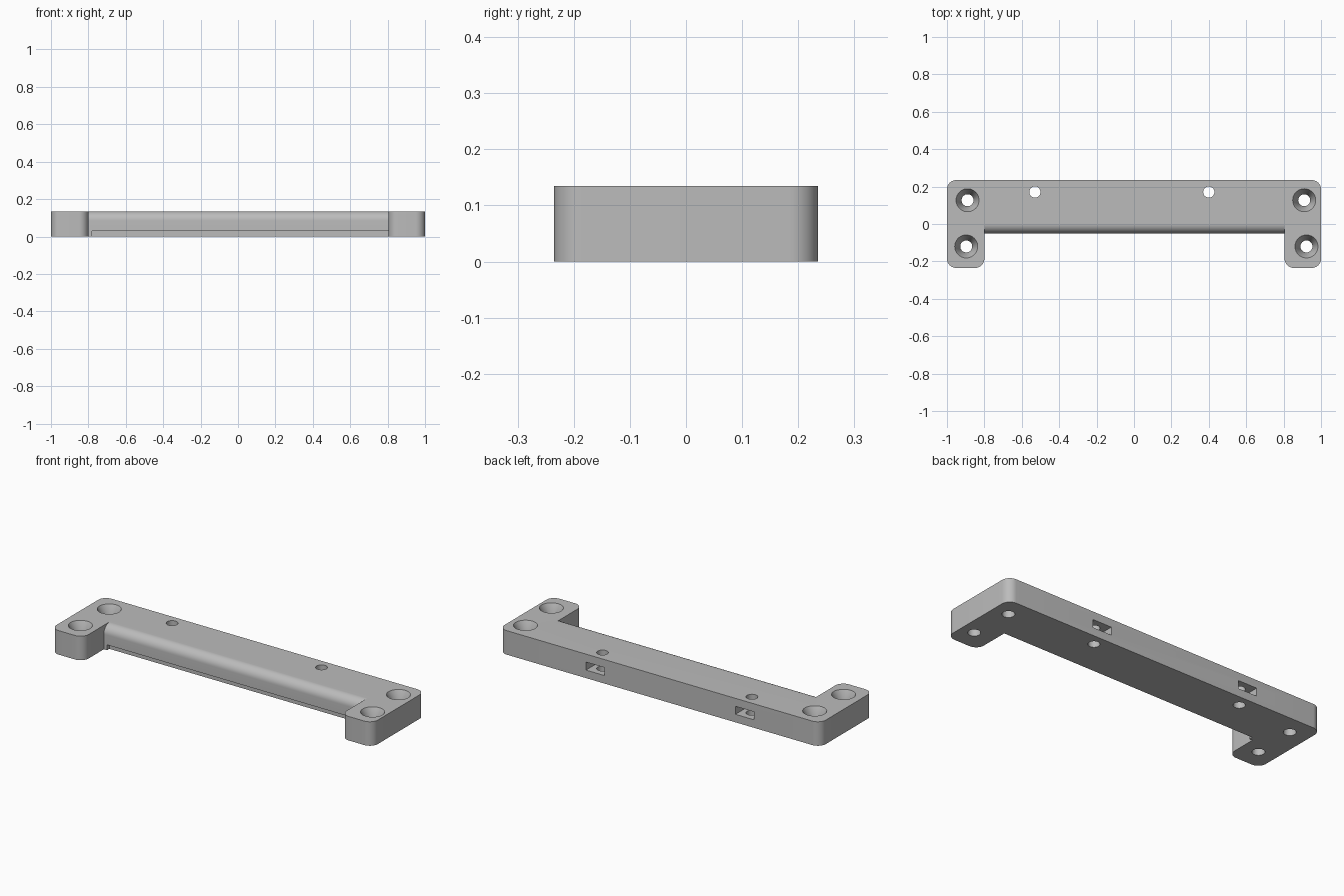
import bpy
import bmesh
from math import sin, cos, pi, radians
from mathutils import Vector, Matrix

if "Cube" in bpy.data.objects:
    bpy.data.objects.remove(bpy.data.objects["Cube"])

HEIGHT = 0.135
BACK, FRONT, BAR_FRONT = 0.235, -0.235, -0.05
ARM_RIGHT, ARM_LEFT = -0.80, 0.805      # inner walls of the two arms
CORNER, NOSE = 0.05, 0.05               # corner and front edge radii


def finish(bm, name):
    bmesh.ops.recalc_face_normals(bm, faces=bm.faces)
    mesh = bpy.data.meshes.new(name)
    bm.to_mesh(mesh)
    bm.free()
    obj = bpy.data.objects.new(name, mesh)
    bpy.context.collection.objects.link(obj)
    return obj


def prism(name, points, offset):
    """Extrude a closed loop of 3D points by an offset."""
    bm = bmesh.new()
    face = bm.faces.new([bm.verts.new(p) for p in points])
    new = bmesh.ops.extrude_face_region(bm, geom=[face])["geom"]
    bmesh.ops.translate(bm, vec=Vector(offset),
                        verts=[v for v in new if isinstance(v, bmesh.types.BMVert)])
    return finish(bm, name)


def cone(name, x, y, z0, z1, r0, r1, sides=40):
    bm = bmesh.new()
    bmesh.ops.create_cone(bm, cap_ends=True, segments=sides, radius1=r0, radius2=r1,
                          depth=z1 - z0, matrix=Matrix.Translation((x, y, (z0 + z1) / 2)))
    return finish(bm, name)


def cut(body, cutter):
    cutter.hide_render = True
    mod = body.modifiers.new("cut", "BOOLEAN")
    mod.operation, mod.solver, mod.object = "DIFFERENCE", "EXACT", cutter
    bpy.context.view_layer.objects.active = body
    bpy.ops.object.modifier_apply(modifier=mod.name)
    bpy.data.objects.remove(cutter)


def arc(cx, cy, r, start, steps=12):
    """Quarter circle, counter-clockwise from a start angle in degrees."""
    angles = [radians(start) + pi / 2 * i / steps for i in range(steps + 1)]
    return [(cx + r * cos(a), cy + r * sin(a)) for a in angles]


# U-shaped body with rounded outer corners
r = CORNER
outline = (arc(1 - r, BACK - r, r, 0) + arc(-1 + r, BACK - r, r, 90)
           + arc(-1 + r, FRONT + r, r, 180) + arc(ARM_RIGHT - r, FRONT + r, r, 270)
           + [(ARM_RIGHT, BAR_FRONT), (ARM_LEFT, BAR_FRONT)]
           + arc(ARM_LEFT + r, FRONT + r, r, 180) + arc(1 - r, FRONT + r, r, 270))
body = prism("mounting_bracket", [(x, y, 0) for x, y in outline], (0, 0, HEIGHT))

# Rounded top front edge of the bar
span = ARM_LEFT - ARM_RIGHT
round_edge = arc(BAR_FRONT + NOSE, HEIGHT - NOSE, NOSE, 90)
profile = round_edge + [(-0.1, HEIGHT - NOSE), (-0.1, 0.2), (BAR_FRONT + NOSE, 0.2)]
cut(body, prism("edge_cutter", [(ARM_RIGHT, y, z) for y, z in profile], (span, 0, 0)))

# Shallow recess along the bottom front edge
recess = [(-0.1, -0.05), (-0.03, -0.05), (-0.03, 0.03), (-0.1, 0.03)]
cut(body, prism("recess_cutter", [(-0.78, y, z) for y, z in recess], (ARM_LEFT + 0.78, 0, 0)))

# Countersunk screw holes in the four corners
for x, y in [(-0.89, 0.127), (0.91, 0.127), (-0.897, -0.12), (0.922, -0.12)]:
    cut(body, cone("screw_hole", x, y, -0.1, 0.3, 0.032, 0.032))
    cut(body, cone("countersink", x, y, 0.075, HEIGHT + 0.001, 0.032, 0.062))

# Pin holes with nut slots opening at the back
for x in (-0.53, 0.40):
    cut(body, cone("pin_hole", x, 0.171, -0.1, 0.3, 0.03, 0.03))
    w = 0.058
    slot = [(x + w, 0.3), (x - w, 0.3), (x - w, 0.138), (x, 0.105), (x + w, 0.138)]
    cut(body, prism("nut_slot", [(px, py, 0.045) for px, py in slot], (0, 0, 0.045)))

# Plain grey finish
grey = bpy.data.materials.new("grey")
grey.use_nodes = True
colour = (0.5, 0.5, 0.5, 1)
grey.diffuse_color = colour
grey.node_tree.nodes["Principled BSDF"].inputs["Base Color"].default_value = colour
body.data.materials.clear()
body.data.materials.append(grey)

bpy.ops.object.select_all(action="DESELECT")
body.select_set(True)
bpy.context.view_layer.objects.active = body
bpy.ops.object.shade_smooth_by_angle(angle=radians(30))
